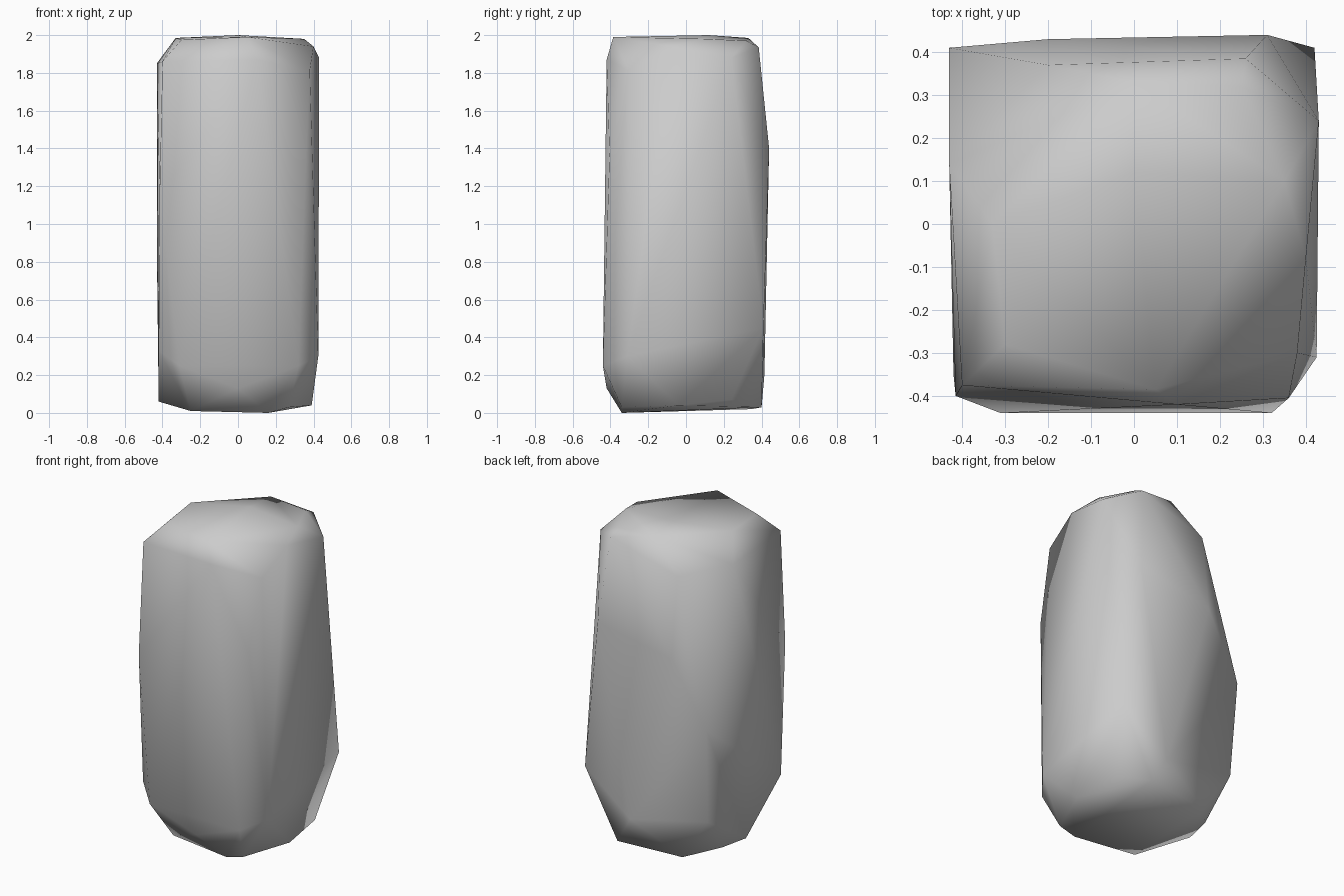
import bpy
import bmesh

default_cube = bpy.data.objects.get("Cube")
if default_cube:
    bpy.data.objects.remove(default_cube, do_unlink=True)


def make_material(name, color):
    material = bpy.data.materials.new(name)
    material.use_nodes = True
    material.diffuse_color = color
    shader = next(node for node in material.node_tree.nodes
                  if node.type == "BSDF_PRINCIPLED")
    shader.inputs["Base Color"].default_value = color
    shader.inputs["Roughness"].default_value = 0.8
    return material


def make_stone(name, control_points, material):
    """Wrap a tight convex skin around the corner points of a stone."""
    bm = bmesh.new()
    for point in control_points:
        bm.verts.new(point)
    hull = bmesh.ops.convex_hull(bm, input=bm.verts[:])
    unused = [element for element in hull["geom_interior"]
              if isinstance(element, bmesh.types.BMVert)]
    bmesh.ops.delete(bm, geom=unused, context="VERTS")
    bmesh.ops.recalc_face_normals(bm, faces=bm.faces[:])
    for face in bm.faces:
        face.smooth = True
    mesh = bpy.data.meshes.new(name)
    bm.to_mesh(mesh)
    bm.free()
    mesh.materials.append(material)
    stone = bpy.data.objects.new(name, mesh)
    bpy.context.collection.objects.link(stone)
    return stone


# Nearly flat cap, with its corners cut off
cap = [
    (0, .12, 2), (-.33, 0, 1.985), (0, .33, 1.985), (.25, .32, 1.97),
    (.35, .1, 1.98), (.4, -.08, 1.94), (.05, -.385, 1.99), (-.3, -.28, 1.975),
]

# Shoulder where the cap turns into the walls
shoulder = [
    (.38, -.3, 1.81), (-.4, -.375, 1.86), (-.43, .14, 1.85),
    (-.2, .37, 1.8), (.26, .385, 1.935), (.43, .24, 1.88), (.1, -.42, 1.87),
]

# Long upright walls
walls = [
    (.31, .44, 1.4), (-.2, .43, 1.3), (-.43, .41, .9),
    (-.415, -.4, 1.15), (.36, -.405, 1.37), (.42, .41, .45),
]

# Lower rim where the walls turn under
rim = [
    (.425, -.31, .3), (.32, -.44, .25), (-.31, -.44, .25),
    (-.42, -.35, .33), (-.41, .37, .3), (0, -.42, .13), (.1, .415, .2),
]

# Chamfered underside
underside = [
    (.16, -.34, 0), (.27, -.34, .03), (-.25, -.29, .01), (.39, -.04, .04),
    (.37, .24, .07), (.2, .4, .03), (-.22, .35, .02), (-.42, 0, .06),
    (-.38, .18, .06),
]

stone_grey = make_material("stone_grey", (0.6, 0.6, 0.6, 1.0))
make_stone("standing_stone", cap + shoulder + walls + rim + underside, stone_grey)
